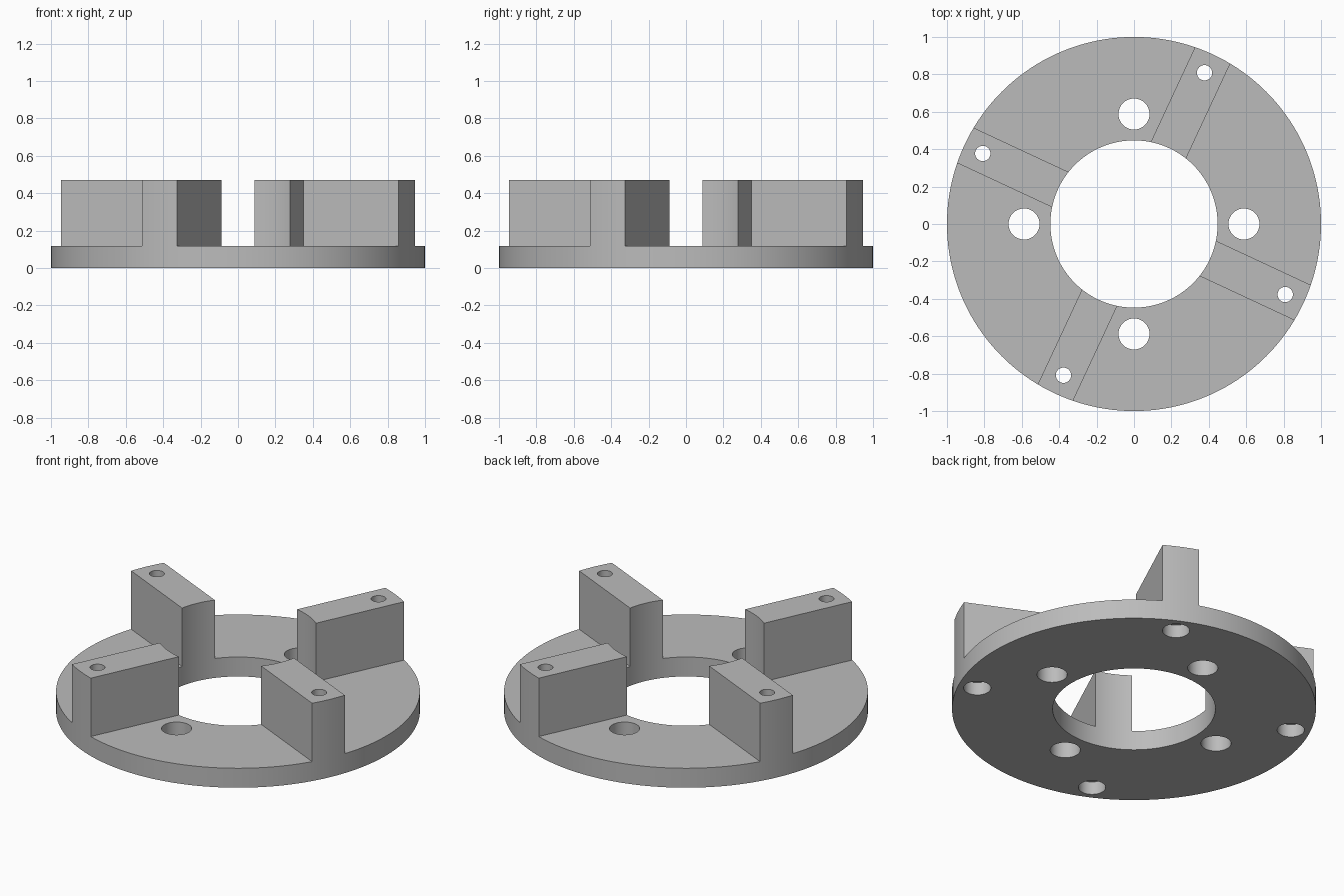
import bpy
import bmesh
import math
from mathutils import Matrix, Vector

default = bpy.data.objects.get("Cube")
if default:
    bpy.data.objects.remove(default, do_unlink=True)

OUTER, BORE = 1.0, 0.447
PLATE, TOP = 0.118, 0.472
FIN_HALF = 0.104
FIN_ANGLE = math.radians(65)
QUARTERS = [i * math.pi / 2 for i in range(4)]

grey = bpy.data.materials.new("plain grey")
grey.use_nodes = True
grey.diffuse_color = (0.5, 0.5, 0.5, 1)
grey.node_tree.nodes["Principled BSDF"].inputs["Base Color"].default_value = (0.5, 0.5, 0.5, 1)


def add_cylinder(bm, radius, low, high, segments, centre=(0, 0)):
    place = Matrix.Translation((*centre, (low + high) / 2))
    bmesh.ops.create_cone(bm, cap_ends=True, segments=segments, radius1=radius,
                          radius2=radius, depth=high - low, matrix=place)


def make_object(name, bm):
    mesh = bpy.data.meshes.new(name)
    bm.to_mesh(mesh)
    bm.free()
    obj = bpy.data.objects.new(name, mesh)
    bpy.context.collection.objects.link(obj)
    return obj


def cut(body, name, bm):
    cutter = make_object(name, bm)
    cutter.hide_render = True
    mod = body.modifiers.new(name, "BOOLEAN")
    mod.operation = "DIFFERENCE"
    mod.solver = "EXACT"
    mod.object = cutter
    bpy.ops.object.modifier_apply(modifier=name)
    bpy.data.objects.remove(cutter, do_unlink=True)


def ring_of_holes(radius, distance, start, low, high):
    bm = bmesh.new()
    for turn in QUARTERS:
        a = start + turn
        add_cylinder(bm, radius, low, high, 48,
                     (distance * math.cos(a), distance * math.sin(a)))
    return bm


# Full-height disc
bm = bmesh.new()
add_cylinder(bm, OUTER, 0, TOP, 160)
body = make_object("flange_with_fins", bm)
body.data.materials.append(grey)
bpy.context.view_layer.objects.active = body
body.select_set(True)

# Central bore
bm = bmesh.new()
add_cylinder(bm, BORE, -1, 1, 128)
cut(body, "bore_cutter", bm)

# Pockets between the four fins
bm = bmesh.new()
for turn in QUARTERS:
    middle = FIN_HALF + 1
    place = (Matrix.Rotation(FIN_ANGLE + turn, 4, "Z")
             @ Matrix.Translation(Vector((middle, middle, PLATE + 1))))
    bmesh.ops.create_cube(bm, size=2, matrix=place)
cut(body, "pocket_cutter", bm)

# Bolt holes through the plate, screw holes and counterbores under the fins
cut(body, "bolt_hole_cutter", ring_of_holes(0.083, 0.588, 0, -1, 1))
cut(body, "screw_hole_cutter", ring_of_holes(0.041, 0.892, FIN_ANGLE, -1, 1))
cut(body, "counterbore_cutter", ring_of_holes(0.075, 0.892, FIN_ANGLE, -1, 0.078))

bpy.ops.object.shade_smooth_by_angle(angle=math.radians(30))
